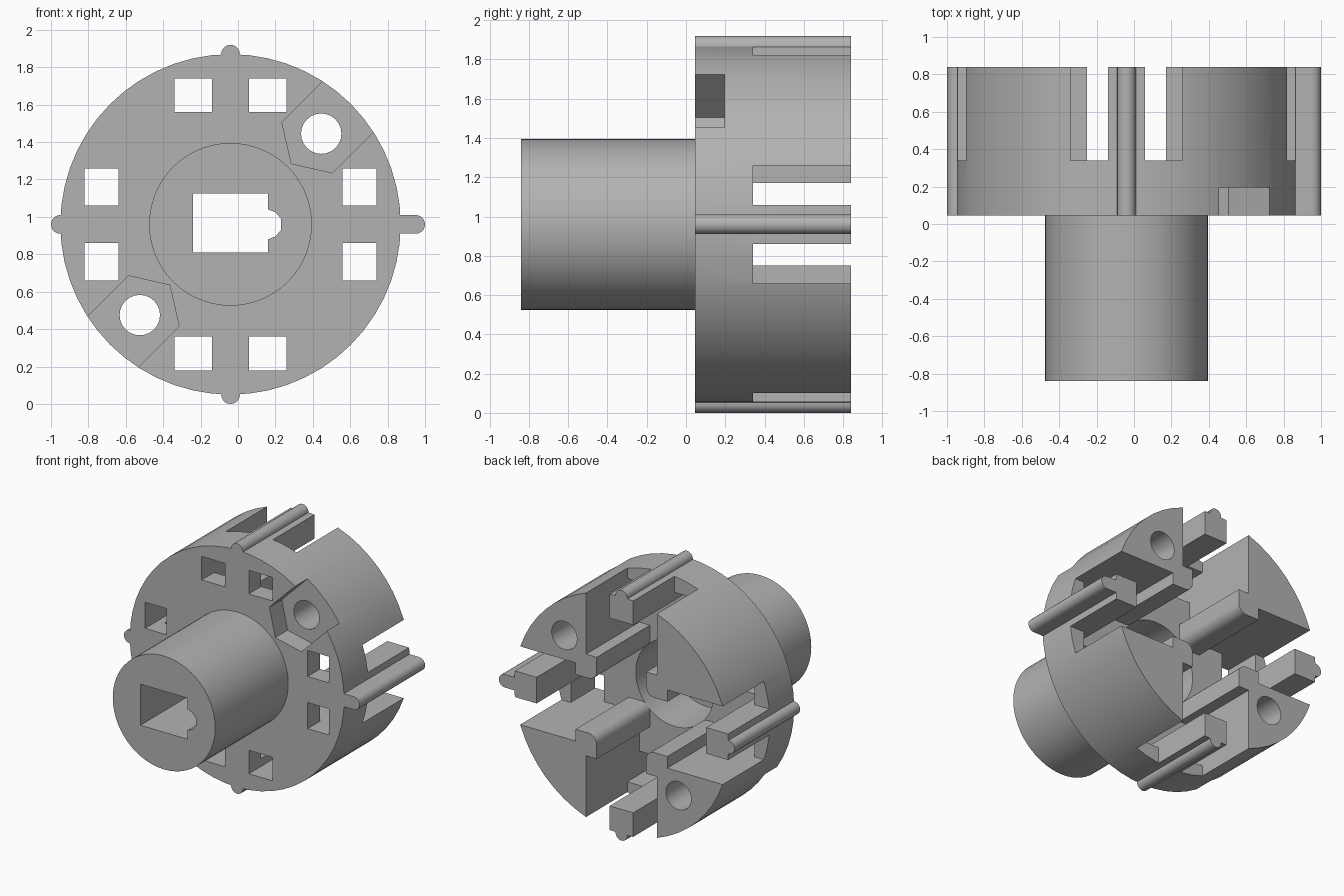
import bpy, bmesh, math
from mathutils import Matrix

if "Cube" in bpy.data.objects:
    bpy.data.objects.remove(bpy.data.objects["Cube"], do_unlink=True)

CX, CZ = -0.04, 0.96                    # main axis, running along y
FRONT, FLOOR, SLOT, BACK, NOSE_END = 0.045, 0.195, 0.34, 0.84, -0.84
OVER = 0.05                             # cutter overshoot

grey = bpy.data.materials.new("plain grey")
grey.use_nodes = True
grey.diffuse_color = (0.45, 0.45, 0.45, 1)
grey.node_tree.nodes["Principled BSDF"].inputs["Base Color"].default_value = (0.45, 0.45, 0.45, 1)


def prism(name, points, y0, y1, turn=0):
    """Extrude an (x, z) outline about the axis from y0 to y1, turned by quarter turns."""
    bm = bmesh.new()
    ring = [bm.verts.new((x, y0, z)) for x, z in points]
    face = bm.faces.new(ring)
    out = bmesh.ops.extrude_face_region(bm, geom=[face])
    moved = [v for v in out["geom"] if isinstance(v, bmesh.types.BMVert)]
    bmesh.ops.translate(bm, verts=moved, vec=(0, y1 - y0, 0))
    bmesh.ops.recalc_face_normals(bm, faces=bm.faces)
    place = Matrix.Translation((CX, 0, CZ)) @ Matrix.Rotation(turn * math.pi / 2, 4, 'Y')
    bm.transform(place)
    mesh = bpy.data.meshes.new(name)
    bm.to_mesh(mesh)
    bm.free()
    mesh.materials.append(grey)
    obj = bpy.data.objects.new(name, mesh)
    bpy.context.collection.objects.link(obj)
    return obj


def circle(r, n=56, x=0, z=0):
    return [(x + r * math.cos(2 * math.pi * i / n), z + r * math.sin(2 * math.pi * i / n))
            for i in range(n)]


def rect(x0, x1, z0, z1):
    return [(x0, z0), (x1, z0), (x1, z1), (x0, z1)]


def cut(target, cutter):
    mod = target.modifiers.new("cut", 'BOOLEAN')
    mod.operation, mod.solver, mod.object = 'DIFFERENCE', 'EXACT', cutter
    bpy.context.view_layer.update()
    graph = bpy.context.evaluated_depsgraph_get()
    result = bpy.data.meshes.new_from_object(target.evaluated_get(graph))
    target.modifiers.clear()
    target.data = result
    bpy.data.objects.remove(cutter, do_unlink=True)


def smooth(obj):
    bpy.ops.object.select_all(action='DESELECT')
    obj.select_set(True)
    bpy.context.view_layer.objects.active = obj
    bpy.ops.object.shade_smooth_by_angle(angle=math.radians(30))


# Drum: disc with a cross-shaped cavity open at the back
drum = prism("drum", circle(0.91), FRONT, BACK)
for t in range(2):
    cut(drum, prism("cavity_cutter", rect(-0.78, 0.78, -0.3, 0.3), FLOOR, BACK + OVER, t))

# Slots beside the four arms, and the windows in the front plate
for t in range(4):
    for lo, hi in ((-0.3, -0.1), (0.1, 0.3)):
        cut(drum, prism("slot_cutter", rect(0.7, 1.1, lo, hi), SLOT, BACK + OVER, t))
        cut(drum, prism("window_cutter", rect(0.6, 0.78, lo, hi), FRONT - OVER, FLOOR + OVER, t))

# Bolt holes with nut pockets that open through the rim
pocket = [(0.275, 0.545), (0.325, 0.325), (0.545, 0.275), (1.045, 0.775), (0.775, 1.045)]
for t in (0, 2):
    cut(drum, prism("pocket_cutter", pocket, FRONT - OVER, FLOOR, t))
    cut(drum, prism("bolt_cutter", circle(0.108, 24, 0.485, 0.485), FRONT - OVER, BACK + OVER, t))

# Shaft with a round bore from the back and a keyed hole at the front
shaft = prism("shaft", circle(0.435), NOSE_END, FRONT + 0.01)
BORE = -0.2
cut(drum, prism("bore_cutter", circle(0.33), FRONT - OVER, FLOOR + OVER))
cut(shaft, prism("bore_cutter", circle(0.33), BORE, FRONT + OVER))
keyhole = [(-0.2, -0.15), (0.2, -0.15), (0.2, -0.08), (0.24, -0.065), (0.27, -0.03),
           (0.27, 0.03), (0.24, 0.065), (0.2, 0.08), (0.2, 0.165), (-0.2, 0.165)]
cut(shaft, prism("key_cutter", keyhole, NOSE_END - OVER, BORE + OVER))
smooth(drum)
smooth(shaft)

# Spring arms, each with a rounded outer bead; the one on +x stands out further
for t, side in enumerate(("left", "bottom", "right", "top")):
    prism(side + "_arm", rect(0.72, 0.9, -0.1, 0.1), FLOOR, BACK, t)
    tip = 0.99 if t == 0 else 0.91
    arc = [(tip + 0.05 * math.cos(a), 0.05 * math.sin(a))
           for a in (math.pi * (i / 10 - 0.5) for i in range(11))]
    smooth(prism(side + "_bead", [(0.86, -0.05)] + arc + [(0.86, 0.05)], FRONT, BACK, t))

# Rounded corner rails on the inner edge of each wedge
LOW, HIGH, R = 0.21, 0.39, 0.07
corner = [(LOW + R - R * math.cos(a), LOW + R - R * math.sin(a))
          for a in (math.pi / 2 * i / 6 for i in range(7))]
rail = corner + [(HIGH, LOW), (HIGH, HIGH), (LOW, HIGH)]
for t in range(4):
    smooth(prism("corner_rail_%d" % (t + 1), rail, FLOOR, BACK, t))
    if t in (0, 2):
        # keep the bolt hole clear of the rail
        cut(bpy.data.objects["corner_rail_%d" % (t + 1)],
            prism("clear_cutter", circle(0.108, 24, 0.485, 0.485), FLOOR - OVER, BACK + OVER, t))
